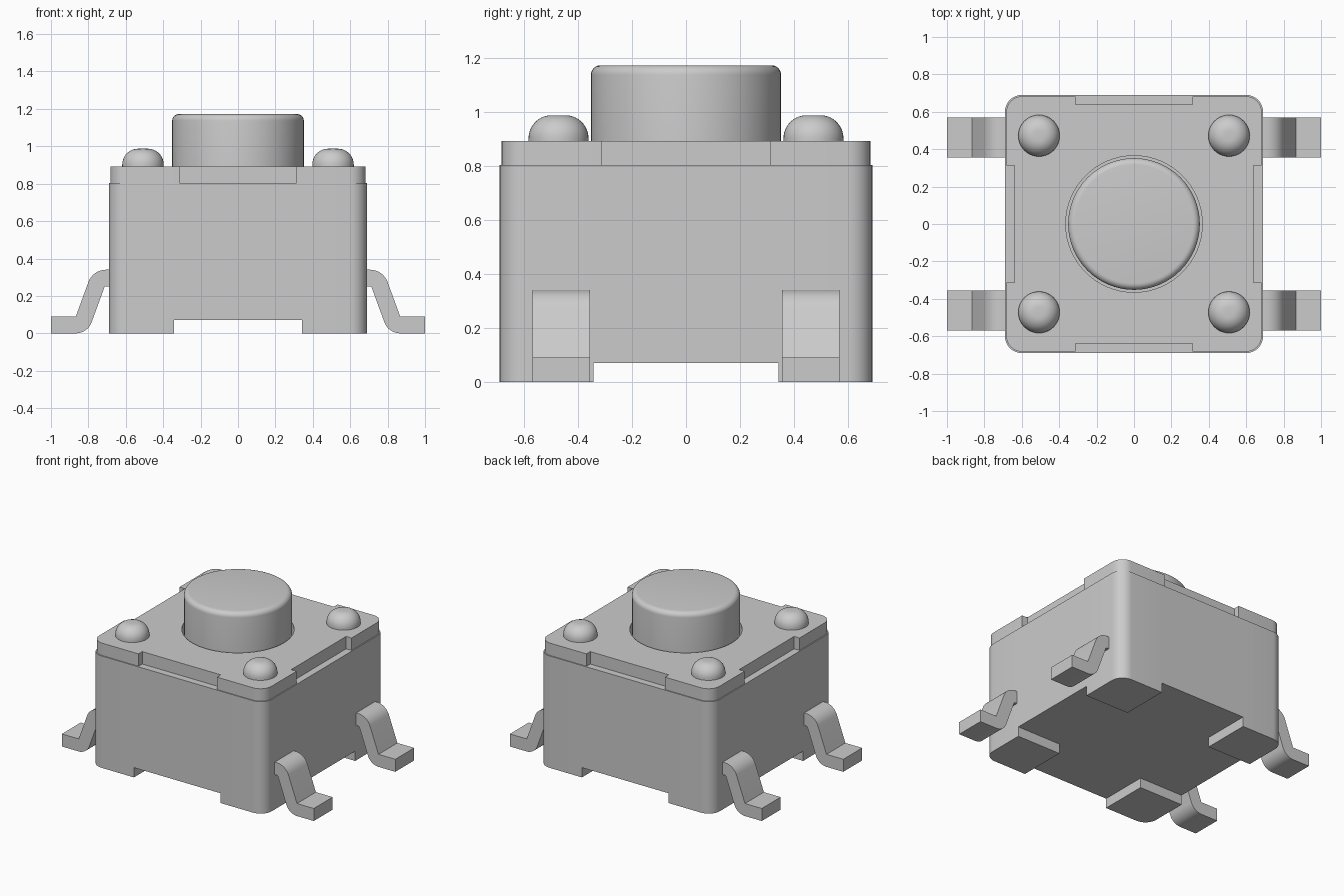
import bpy
import bmesh
from math import cos, sin, pi, radians
from mathutils import Matrix, Vector

cube = bpy.data.objects.get("Cube")
if cube:
    bpy.data.objects.remove(cube, do_unlink=True)

GREY = (0.6, 0.6, 0.6, 1)
grey = bpy.data.materials.new("light_grey")
grey.use_nodes = True
grey.diffuse_color = GREY
grey.node_tree.nodes["Principled BSDF"].inputs["Base Color"].default_value = GREY


def arc(cx, cy, r, start, end, steps=8):
    """Points along an arc, angles in degrees."""
    angles = [radians(start + (end - start) * i / steps) for i in range(steps + 1)]
    return [(cx + r * cos(a), cy + r * sin(a)) for a in angles]


def finish(name, bm, matrix=None):
    """Turn a bmesh into a shaded object with the shared material."""
    if matrix:
        bmesh.ops.transform(bm, matrix=matrix, verts=bm.verts)
    bmesh.ops.recalc_face_normals(bm, faces=bm.faces)
    mesh = bpy.data.meshes.new(name)
    bm.to_mesh(mesh)
    bm.free()
    mesh.materials.append(grey)
    obj = bpy.data.objects.new(name, mesh)
    bpy.context.collection.objects.link(obj)
    bpy.ops.object.select_all(action="DESELECT")
    obj.select_set(True)
    bpy.context.view_layer.objects.active = obj
    bpy.ops.object.shade_smooth_by_angle(angle=radians(30))
    return obj


def extrude(bm, faces, height):
    """Pull faces along z."""
    result = bmesh.ops.extrude_face_region(bm, geom=faces)
    verts = [v for v in result["geom"] if isinstance(v, bmesh.types.BMVert)]
    bmesh.ops.translate(bm, verts=verts, vec=(0, 0, height))


def prism(name, loops, z0, z1, matrix=None):
    """Extrude an outline, with any further loops as holes."""
    bm = bmesh.new()
    for loop in loops:
        verts = [bm.verts.new((x, y, z0)) for x, y in loop]
        for a, b in zip(verts, verts[1:] + verts[:1]):
            bm.edges.new((a, b))
    bmesh.ops.triangle_fill(bm, edges=bm.edges[:], use_beauty=True)
    extrude(bm, bm.faces[:], z1 - z0)
    return finish(name, bm, matrix)


def lathe(name, profile, x, y, steps):
    """Revolve an (r, z) profile that starts and ends on the axis."""
    bm = bmesh.new()
    verts = [bm.verts.new((r, 0, z)) for r, z in profile]
    edges = [bm.edges.new(pair) for pair in zip(verts, verts[1:])]
    bmesh.ops.spin(bm, geom=verts + edges, cent=(0, 0, 0), axis=(0, 0, 1),
                   angle=2 * pi, steps=steps)
    bmesh.ops.remove_doubles(bm, verts=bm.verts, dist=0.0005)
    return finish(name, bm, Matrix.Translation((x, y, 0)))


def square_outline(half, radius, notch=None):
    """Rounded square, optionally with a (half width, depth) notch per side."""
    points = []
    for k in range(4):
        c, s = cos(k * pi / 2), sin(k * pi / 2)
        side = []
        if notch:
            w, d = notch
            side = [(half, -w), (half - d, -w), (half - d, w), (half, w)]
        side += arc(half - radius, half - radius, radius, 0, 90)
        points += [(x * c - y * s, x * s + y * c) for x, y in side]
    return points


# Housing with four corner feet
FOOT, UNDERSIDE, BODY_TOP = 0.343, 0.07, 0.803
bm = bmesh.new()
bm.faces.new([bm.verts.new((x, y, UNDERSIDE)) for x, y in square_outline(0.69, 0.09)])
for axis in ((1, 0, 0), (0, 1, 0)):
    for side in (-FOOT, FOOT):
        bmesh.ops.bisect_plane(bm, geom=bm.verts[:] + bm.edges[:] + bm.faces[:],
                               plane_co=Vector(axis) * side, plane_no=axis)
extrude(bm, bm.faces[:], BODY_TOP - UNDERSIDE)
bm.normal_update()
corners = []
for f in bm.faces:
    c = f.calc_center_median()
    if all(abs(v.co.z - UNDERSIDE) < 0.001 for v in f.verts) and min(abs(c.x), abs(c.y)) > FOOT:
        corners.append(f)
extrude(bm, corners, -UNDERSIDE)
finish("housing", bm)

# Notched cover plate with a round opening
prism("cover_plate",
      [square_outline(0.683, 0.085, (0.312, 0.043)), arc(0, 0, 0.365, 0, 354, 59)],
      BODY_TOP, 0.892)

# Push button
lathe("button", [(0, BODY_TOP), (0.352, BODY_TOP)]
      + arc(0.317, 1.137, 0.035, 0, 90, 6) + [(0, 1.172)], 0, 0, 64)

# Domed rivets and bent legs, one of each per corner
leg_profile = ([(0.66, 0.34)] + arc(0.706, 0.24, 0.1, 90, 20)
               + [(0.867, 0.09), (1, 0.09), (1, 0)]
               + arc(0.867, 0.09, 0.09, 270, 200)
               + arc(0.706, 0.24, 0.01, 20, 90, 3) + [(0.66, 0.25)])
for sx, side in ((1, "left"), (-1, "right")):
    for sy, end in ((-1, "front"), (1, "back")):
        lathe(f"rivet_{end}_{side}", [(0, 0.88), (0.111, 0.88)]
              + arc(0.026, 0.902, 0.085, 0, 90, 10) + [(0, 0.987)],
              0.508 * sx, 0.472 * sy, 40)
        place = (Matrix.Translation((0, 0.462 * sy, 0)) @ Matrix.Diagonal((sx, 1, 1, 1))
                 @ Matrix.Rotation(pi / 2, 4, "X"))
        prism(f"leg_{end}_{side}", [leg_profile], -0.107, 0.107, place)
